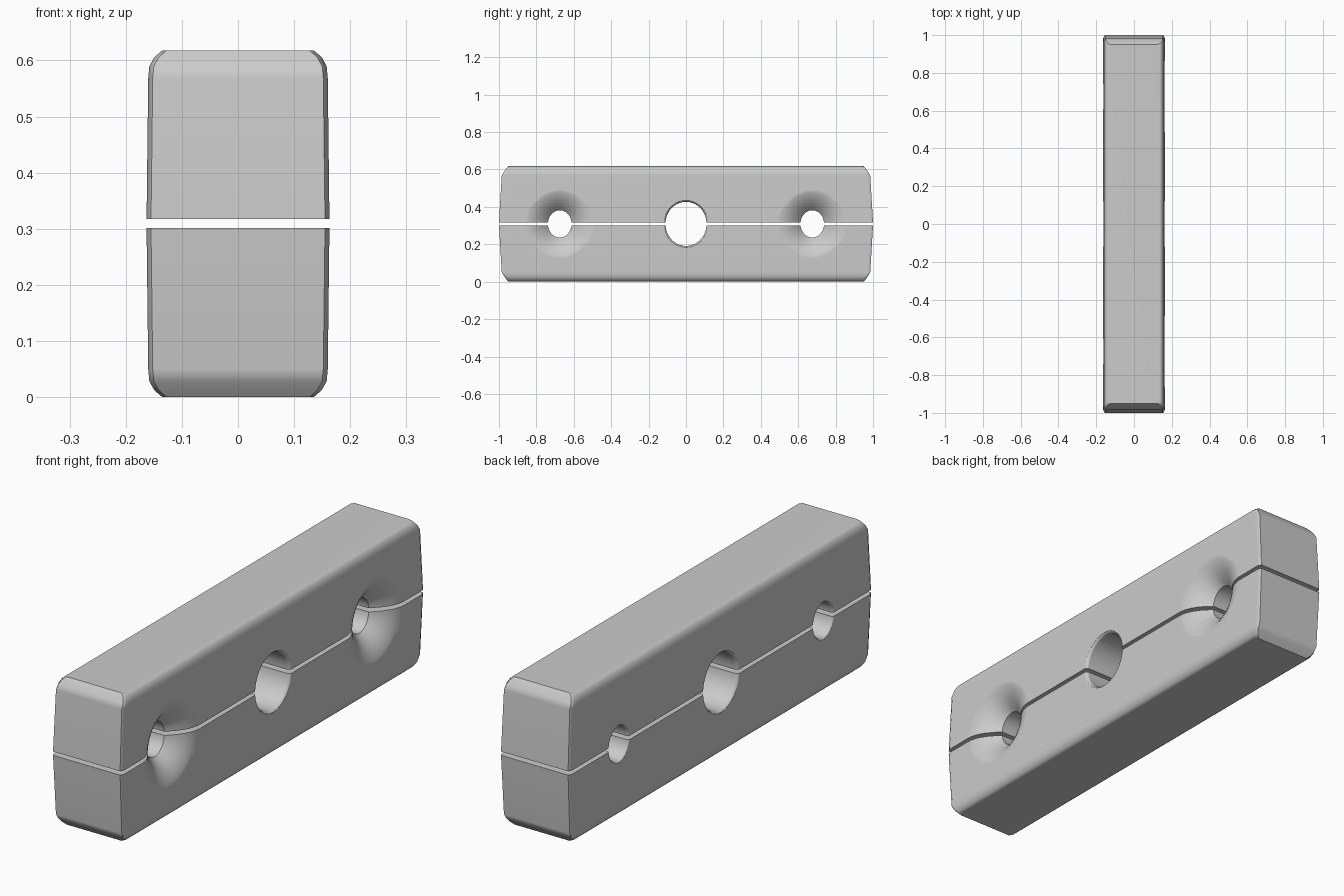
import bpy, bmesh, math

if "Cube" in bpy.data.objects:
    bpy.data.objects.remove(bpy.data.objects["Cube"], do_unlink=True)

HEIGHT = 0.618
MID = HEIGHT / 2
FACE = 0.163

grey = bpy.data.materials.new("plain grey")
grey.use_nodes = True
grey.diffuse_color = (0.6, 0.6, 0.6, 1)
grey.node_tree.nodes["Principled BSDF"].inputs["Base Color"].default_value = (0.6, 0.6, 0.6, 1)


def loft(name, rings):
    """Skin a stack of closed rings and cap both ends."""
    bm = bmesh.new()
    rows = [[bm.verts.new(p) for p in ring] for ring in rings]
    for a, b in zip(rows, rows[1:]):
        for i in range(len(a)):
            j = (i + 1) % len(a)
            bm.faces.new((a[i], a[j], b[j], b[i]))
    bm.faces.new(rows[0])
    bm.faces.new(rows[-1])
    bmesh.ops.recalc_face_normals(bm, faces=bm.faces)
    mesh = bpy.data.meshes.new(name)
    bm.to_mesh(mesh)
    bm.free()
    obj = bpy.data.objects.new(name, mesh)
    bpy.context.collection.objects.link(obj)
    return obj


def section(x, y, z, cx=0.008, cy=0.015):
    """Rectangle with clipped corners."""
    return [(x, y - cy, z), (x - cx, y, z), (cx - x, y, z), (-x, y - cy, z),
            (-x, cy - y, z), (cx - x, -y, z), (x - cx, -y, z), (x, cy - y, z)]


def bore(y, ry, rz, front, back, steps=8, sides=48):
    """Cutter along x; front and back are (flare width, flare depth)."""
    def flare(size, side):
        width, depth = size
        pts = []
        for i in range(steps + 1):
            t = i / steps
            pts.append((side * (FACE - depth * (1 - t) ** 2), width * t))
        return pts + [(side * (FACE + 0.1), width)]
    profile = flare(back, -1)[::-1] + flare(front, 1)
    rings = []
    for x, extra in profile:
        angles = [2 * math.pi * (i + 0.5) / sides for i in range(sides)]
        rings.append([(x, y + (ry + extra) * math.cos(a),
                       MID + (rz + extra) * math.sin(a)) for a in angles])
    cutter = loft("bore_cutter", rings)
    cutter.hide_render = True
    return cutter


# Two matching clamp halves with a narrow gap between them
profile = [(0, 0.135, 0.95), (0.012, 0.149, 0.96), (0.028, 0.158, 0.972),
           (0.05, 0.16, 0.985), (0.301, FACE, 1.0)]
halves = [
    loft("lower_half", [section(x, y, z) for z, x, y in profile]),
    loft("upper_half", [section(x, y, HEIGHT - z) for z, x, y in profile]),
]

# Central bore and two outer bores dished on the left face
cutters = [bore(0, 0.11, 0.118, (0.012, 0.012), (0.012, 0.012))]
for side in (-1, 1):
    cutters.append(bore(side * 0.675, 0.063, 0.073, (0.13, 0.075), (0.008, 0.008)))

for half in halves:
    half.data.materials.append(grey)
    bpy.ops.object.select_all(action="DESELECT")
    half.select_set(True)
    bpy.context.view_layer.objects.active = half
    for cutter in cutters:
        cut = half.modifiers.new("bore", "BOOLEAN")
        cut.operation = "DIFFERENCE"
        cut.solver = "EXACT"
        cut.object = cutter
        bpy.ops.object.modifier_apply(modifier=cut.name)
    bpy.ops.object.shade_smooth_by_angle(angle=math.radians(42))
    weighted = half.modifiers.new("even shading", "WEIGHTED_NORMAL")
    weighted.keep_sharp = True

for cutter in cutters:
    bpy.data.objects.remove(cutter, do_unlink=True)
